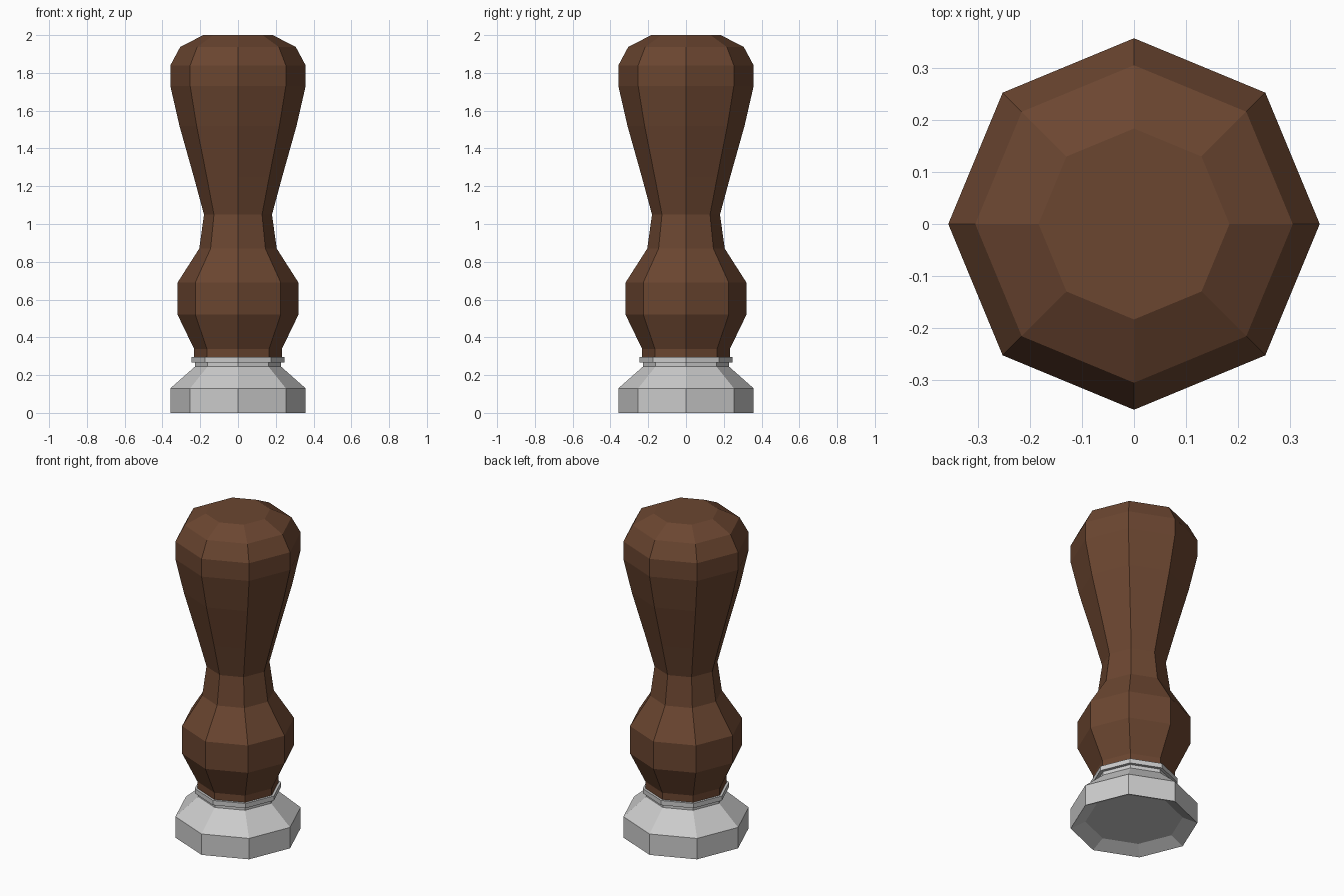
import bpy, bmesh, math

if "Cube" in bpy.data.objects:
    bpy.data.objects.remove(bpy.data.objects["Cube"])

SIDES = 8


def material(name, rgb):
    m = bpy.data.materials.new(name)
    m.diffuse_color = (*rgb, 1.0)
    m.use_nodes = True
    m.node_tree.nodes["Principled BSDF"].inputs["Base Color"].default_value = m.diffuse_color
    return m


def lathe(name, profile, mat):
    """Octagonal turned solid from (radius, height) pairs, closed at both ends."""
    bm = bmesh.new()
    rings = []
    for r, z in profile:
        rings.append([bm.verts.new((r * math.cos(2 * math.pi * i / SIDES),
                                    r * math.sin(2 * math.pi * i / SIDES), z))
                      for i in range(SIDES)])
    for a, b in zip(rings, rings[1:]):
        for i in range(SIDES):
            j = (i + 1) % SIDES
            bm.faces.new((a[i], a[j], b[j], b[i]))
    bm.faces.new(rings[0][::-1])
    bm.faces.new(rings[-1])
    bmesh.ops.recalc_face_normals(bm, faces=bm.faces)
    mesh = bpy.data.meshes.new(name)
    bm.to_mesh(mesh)
    bm.free()
    mesh.materials.append(mat)
    obj = bpy.data.objects.new(name, mesh)
    bpy.context.collection.objects.link(obj)
    return obj


wood = material("dark_wood", (0.147, 0.061, 0.030))
steel = material("steel", (0.60, 0.60, 0.60))

# Metal foot with a shallow recess underneath
lathe("metal_base", [(0.275, 0.04), (0.358, 0.0), (0.358, 0.13),
                     (0.228, 0.245), (0.228, 0.27)], steel)

# Thin collar between foot and handle
lathe("metal_collar", [(0.247, 0.267), (0.247, 0.296)], steel)

# Turned wooden handle
lathe("wooden_handle", [(0.232, 0.296), (0.232, 0.338), (0.32, 0.52),
                        (0.32, 0.69), (0.205, 0.87), (0.18, 1.05),
                        (0.234, 1.25), (0.31, 1.52), (0.358, 1.73),
                        (0.358, 1.84), (0.306, 1.937), (0.184, 2.0)], wood)
